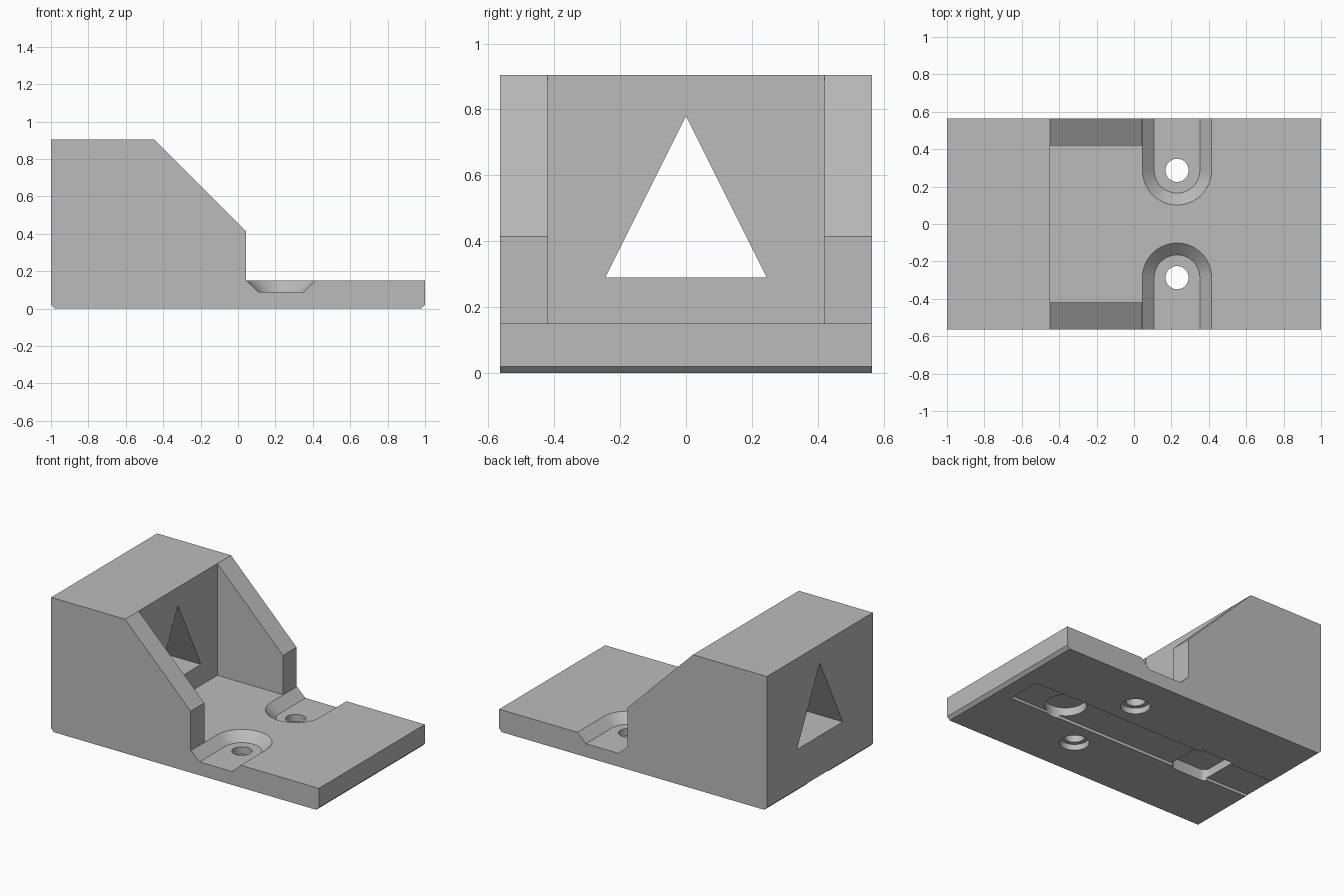
import bpy, bmesh, math
from mathutils import Vector

cube = bpy.data.objects.get("Cube")
if cube:
    bpy.data.objects.remove(cube, do_unlink=True)

grey = bpy.data.materials.new("plain_grey")
grey.use_nodes = True
colour = (0.5, 0.5, 0.5, 1)
grey.diffuse_color = colour
grey.node_tree.nodes["Principled BSDF"].inputs["Base Color"].default_value = colour


def loft(name, rings):
    """Closed solid through rings that have matching point counts."""
    bm = bmesh.new()
    loops = [[bm.verts.new(p) for p in ring] for ring in rings]
    bm.faces.new(loops[0])
    bm.faces.new(loops[-1])
    for a, b in zip(loops, loops[1:]):
        for i in range(len(a)):
            j = (i + 1) % len(a)
            bm.faces.new((a[i], a[j], b[j], b[i]))
    bmesh.ops.recalc_face_normals(bm, faces=bm.faces)
    mesh = bpy.data.meshes.new(name)
    bm.to_mesh(mesh)
    bm.free()
    mesh.materials.append(grey)
    obj = bpy.data.objects.new(name, mesh)
    bpy.context.collection.objects.link(obj)
    return obj


def upright(name, outline, z0, z1):
    return loft(name, [[(x, y, z) for x, y in outline] for z in (z0, z1)])


def arc(cx, cy, r, start, end, n):
    angles = [math.radians(start + (end - start) * i / n) for i in range(n + 1)]
    return [(cx + r * math.cos(a), cy + r * math.sin(a)) for a in angles]


def circle(cx, cy, r):
    return arc(cx, cy, r, 0, 360, 48)[:-1]


def box(x0, x1, y):
    return [(x0, -y), (x1, -y), (x1, y), (x0, y)]


def cut(cutter):
    mod = body.modifiers.new("cut", 'BOOLEAN')
    mod.operation = 'DIFFERENCE'
    mod.solver = 'EXACT'
    mod.object = cutter
    bpy.context.view_layer.objects.active = body
    bpy.ops.object.modifier_apply(modifier=mod.name)
    bpy.data.objects.remove(cutter, do_unlink=True)


# Side profile: tall block, sloped cheeks, base plate with chamfered ends
HALF, BASE = 0.565, 0.15
profile = [(-0.98, 0), (0.98, 0), (1, 0.02), (1, BASE), (0.042, BASE),
           (0.042, 0.415), (-0.448, 0.905), (-1, 0.905), (-1, 0.02)]
body = loft("bracket_body", [[(x, y, z) for x, z in profile] for y in (-HALF, HALF)])

# Open space between the cheeks
cut(upright("cheek_gap", box(-0.448, 0.3, 0.42), BASE, 1.2))

# Triangular window through the tall block
triangle = [(-0.245, 0.29), (0.245, 0.29), (0, 0.78)]
cut(loft("window", [[(x, y, z) for y, z in triangle] for x in (-1.2, -0.3)]))

# Screw seats: sloped slots open at the sides, with through holes bored wider below
SEAT_X, SEAT_Y = 0.23, 0.287
for side in (-1, 1):
    rings = []
    for r, z in ((0.122, 0.09), (0.185, BASE), (0.185, 0.3)):
        u = arc(SEAT_X, -SEAT_Y, r, 0, 180, 32)
        u = [(SEAT_X + r, -0.8)] + u + [(SEAT_X - r, -0.8)]
        rings.append([(x, -side * y, z) for x, y in u])
    cut(loft("screw_seat", rings))
    cut(upright("screw_hole", circle(SEAT_X, side * SEAT_Y, 0.062), -0.1, 0.2))
    cut(upright("screw_recess", circle(SEAT_X, side * SEAT_Y, 0.09), -0.1, 0.04))

# Underside channel with a round and a rounded square pocket
cut(upright("channel", box(-1.2, 0.87, 0.12), -0.1, 0.02))
cut(upright("round_pocket", circle(0.54, 0, 0.128), -0.1, 0.075))
square = []
for k, (sx, sy) in enumerate(((1, 1), (-1, 1), (-1, -1), (1, -1))):
    square += arc(-0.54 + sx * 0.1, sy * 0.1, 0.04, k * 90, k * 90 + 90, 6)
cut(upright("square_pocket", square, -0.1, 0.075))

bpy.ops.object.select_all(action='DESELECT')
body.select_set(True)
bpy.context.view_layer.objects.active = body
bpy.ops.object.shade_smooth_by_angle(angle=math.radians(25))
